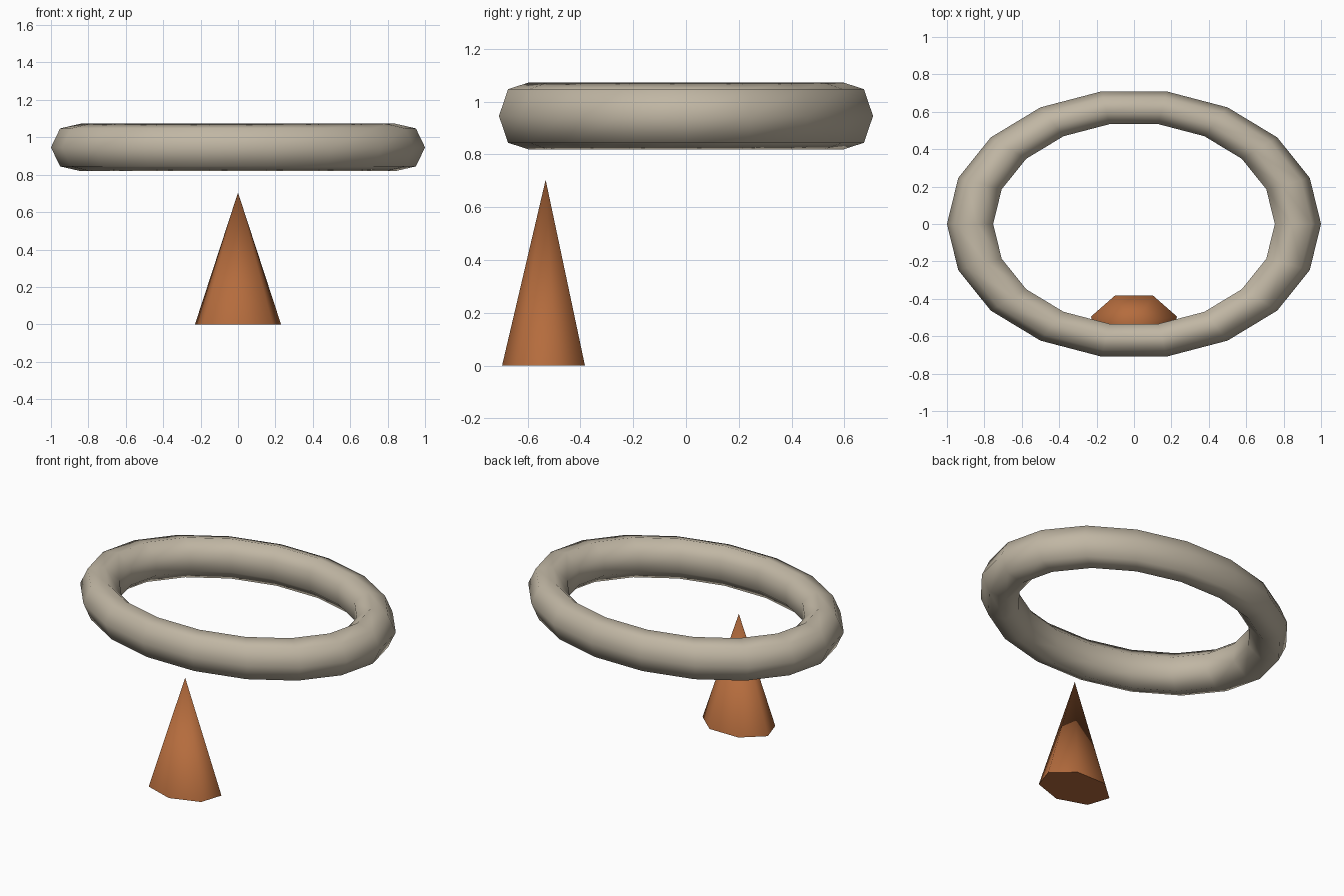
import bpy
from math import radians, pi

if "Cube" in bpy.data.objects:
    bpy.data.objects.remove(bpy.data.objects["Cube"])


def finish(name, color, y_scale):
    """Name, flatten in y, smooth and colour the active object."""
    ob = bpy.context.object
    ob.name = name
    ob.scale.y = y_scale
    bpy.ops.object.transform_apply(location=False, rotation=False, scale=True)
    bpy.ops.object.shade_smooth_by_angle(angle=radians(65))
    mat = bpy.data.materials.new(name + "_colour")
    mat.diffuse_color = (*color, 1)
    mat.use_nodes = True
    mat.node_tree.nodes["Principled BSDF"].inputs["Base Color"].default_value = mat.diffuse_color
    ob.data.materials.append(mat)
    return ob


# Floating oval ring
bpy.ops.mesh.primitive_torus_add(
    major_segments=18, minor_segments=7,
    major_radius=0.87, minor_radius=0.13, location=(0, 0, 0.946))
finish("oval_ring", (0.53, 0.47, 0.37), 0.72)

# Seven-sided spike under the front of the ring, one corner facing forward
spike_sides, spike_radius, spike_height = 7, 0.236, 0.704
bpy.ops.mesh.primitive_cone_add(
    vertices=spike_sides, radius1=spike_radius, radius2=0,
    depth=spike_height, location=(0, -0.532, spike_height / 2))
spike = bpy.context.object
# Turn the corners so that one of them lies exactly on -y
first = min(spike.data.vertices, key=lambda v: (v.co.z > 0, v.co.x ** 2 - v.co.y))
if first.co.y > 0:
    spike.rotation_euler.z = pi
    bpy.ops.object.transform_apply(location=False, rotation=True, scale=False)
finish("spike", (0.46, 0.15, 0.047), 0.70)
